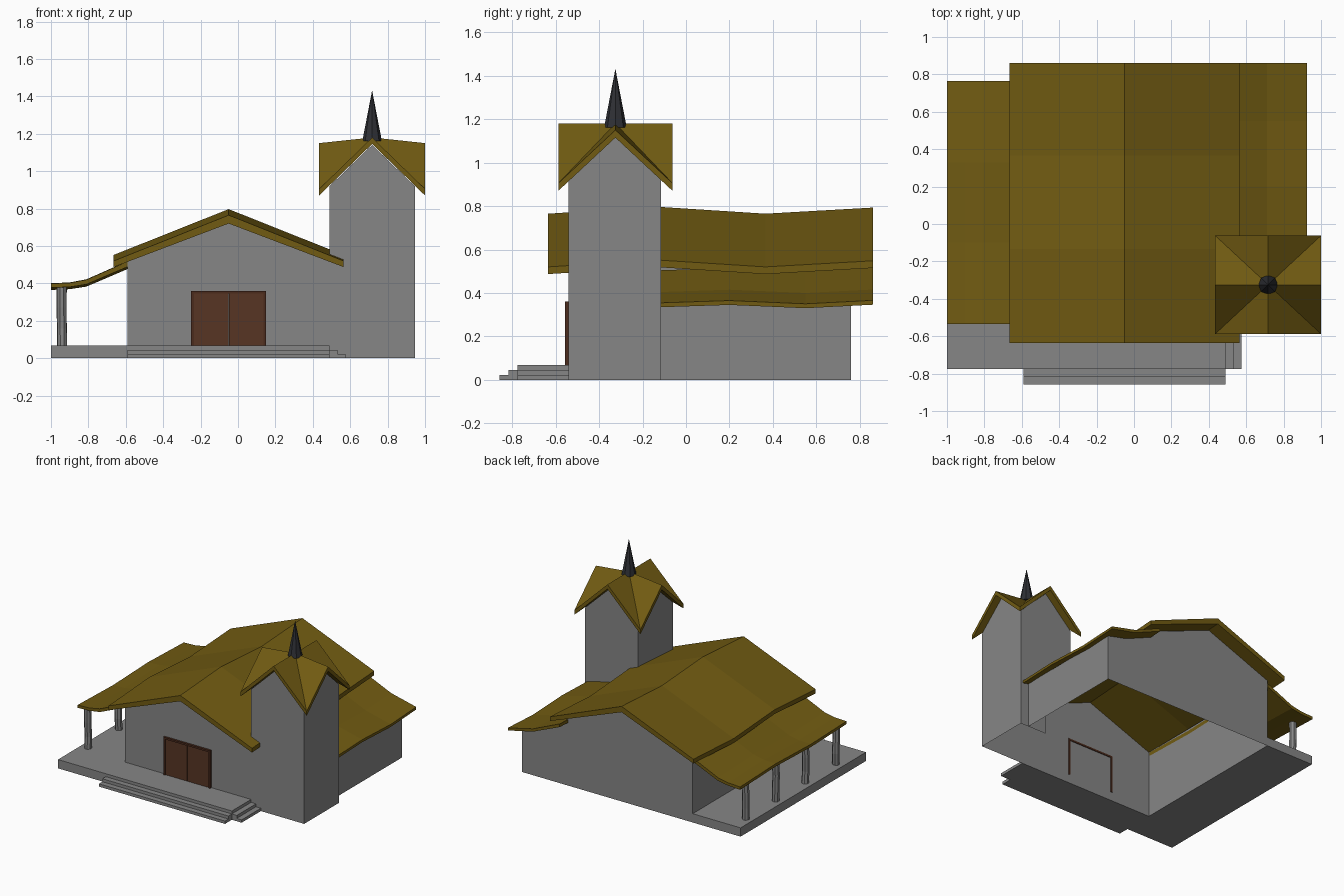
import bpy
import bmesh
import random

random.seed(4)
cube = bpy.data.objects.get("Cube")
if cube:
    bpy.data.objects.remove(cube, do_unlink=True)


def material(name, rgb):
    m = bpy.data.materials.new(name)
    m.use_nodes = True
    m.diffuse_color = (*rgb, 1)
    m.node_tree.nodes["Principled BSDF"].inputs["Base Color"].default_value = (*rgb, 1)
    return m


STONE = material("grey stone", (0.24, 0.24, 0.24))
ROOF = material("ochre roof", (0.165, 0.105, 0.006))
DOOR = material("brown door", (0.095, 0.035, 0.017))
FRAME = material("dark brown frame", (0.07, 0.024, 0.012))
SPIRE = material("dark slate", (0.028, 0.03, 0.036))


def add(name, verts, faces, mat):
    mesh = bpy.data.meshes.new(name)
    mesh.from_pydata(verts, [], faces)
    bm = bmesh.new()
    bm.from_mesh(mesh)
    bmesh.ops.recalc_face_normals(bm, faces=bm.faces)
    bm.to_mesh(mesh)
    bm.free()
    mesh.materials.append(mat)
    obj = bpy.data.objects.new(name, mesh)
    bpy.context.collection.objects.link(obj)
    return obj


def loft(name, rings, mat, cap=None):
    """Skin closed rings; cap lists the end faces by index within a ring."""
    n = len(rings[0])
    cap = cap or [tuple(range(n))]
    verts = [v for r in rings for v in r]
    faces = [(k * n + i, k * n + (i + 1) % n, (k + 1) * n + (i + 1) % n, (k + 1) * n + i)
             for k in range(len(rings) - 1) for i in range(n)]
    last = (len(rings) - 1) * n
    faces += cap + [tuple(last + i for i in f) for f in cap]
    return add(name, verts, faces, mat)


def box(name, x0, x1, y0, y1, z0, z1, mat):
    ring = [(x0, y0), (x1, y0), (x1, y1), (x0, y1)]
    return loft(name, [[(x, y, z) for x, y in ring] for z in (z0, z1)], mat)


def prism(name, outline, z0, z1, mat):
    return loft(name, [[(x, y, z) for x, y in outline] for z in (z0, z1)], mat)


def wavy_roof(name, profile, stations):
    """profile: (x, top, thickness) across; stations: (y, lift) along."""
    n = len(profile)
    section = [(x, t) for x, t, d in profile] + [(x, t - d) for x, t, d in reversed(profile)]
    cap = [(i, i + 1, 2 * n - 2 - i, 2 * n - 1 - i) for i in range(n - 1)]
    return loft(name, [[(x, y, z + lift) for x, z in section] for y, lift in stations], ROOF, cap)


def wall_y(name, y, outline):
    return add(name, [(x, y, z) for x, z in outline], [tuple(range(len(outline)))], STONE)


def wall_x(name, x, outline):
    return add(name, [(x, y, z) for y, z in outline], [tuple(range(len(outline)))], STONE)


# Main hall walls, open underneath
W, E, S, N = -0.59, 0.875, -0.54, 0.76
RIDGE = -0.05
TW, TE, TN = 0.49, 0.945, -0.115
TX, TY = 0.717, -0.325
wall_y("front_wall", S, [(W, 0), (TW, 0), (TW, 0.52), (RIDGE, 0.725), (W, 0.52)])
wall_y("back_wall", N, [(W, 0), (E, 0), (E, 0.35), (0.71, 0.39), (TW, 0.5),
                        (TW, 0.53), (RIDGE, 0.74), (W, 0.53)])
wall_x("porch_side_wall", W, [(S, 0), (N, 0), (N, 0.52), (S, 0.52)])
wall_x("aisle_side_wall", E, [(TN, 0), (N, 0), (N, 0.35), (TN, 0.35)])

# Tower walls with a gable on each side
wall_y("tower_front_wall", S, [(TW, 0), (TE, 0), (TE, 0.92), (TX, 1.14), (TW, 0.92)])
wall_y("tower_back_wall", TN, [(TX, 0), (TE, 0), (TE, 0.92), (TX, 1.14), (TW, 0.92),
                               (TW, 0.45), (TX, 0.4)])
wall_x("tower_outer_wall", TE, [(S, 0), (TN, 0), (TN, 0.92), (TY, 1.115), (S, 0.92)])
wall_x("tower_inner_wall", TW, [(S, 0.5), (TN, 0.5), (TN, 0.92), (TY, 1.115), (S, 0.92)])

# Main, porch and aisle roofs
wavy_roof("main_roof", [(-0.665, 0.52, 0.033), (RIDGE, 0.765, 0.045), (0.565, 0.52, 0.033)],
          [(-0.635, 0), (-0.135, 0.032), (0.365, 0), (0.86, 0.028)])
wavy_roof("porch_roof", [(-1, 0.387, 0.022), (-0.9, 0.391, 0.022), (-0.81, 0.408, 0.025),
                         (-0.59, 0.505, 0.028)],
          [(-0.535, 0.012), (-0.1, 0), (0.33, 0.014), (0.765, 0)])
wavy_roof("aisle_roof", [(0.48, 0.51, 0.025), (0.71, 0.41, 0.022), (0.925, 0.36, 0.02)],
          [(-0.16, -0.007), (0.2, 0.005), (0.55, -0.01), (0.86, 0.006)])

# Cross-gabled tower roof: eight panels around the peak
hx, hy, thick = 0.283, 0.263, 0.035
rim = [(-1, -1, 0.905), (0, -1, 1.18), (1, -1, 0.905), (1, 0, 1.15),
       (1, 1, 0.905), (0, 1, 1.18), (-1, 1, 0.905), (-1, 0, 1.15)]
top = [(TX + a * hx, TY + b * hy, z) for a, b, z in rim] + [(TX, TY, 1.18)]
verts = top + [(x, y, z - thick) for x, y, z in top]
faces = []
for i in range(8):
    j = (i + 1) % 8
    faces += [(i, j, 8), (j + 9, i + 9, 17), (i, i + 9, j + 9, j)]
add("tower_roof", verts, faces, ROOF)

# Spire
bpy.ops.mesh.primitive_cone_add(vertices=8, radius1=0.052, radius2=0, depth=0.27,
                                location=(TX, TY, 1.297))
spire = bpy.context.object
spire.name = "spire"
spire.data.materials.append(SPIRE)

# Terrace wrapping the front and the porch side
prism("terrace", [(-1, -0.775), (TW, -0.775), (TW, S), (W, S), (W, N), (-1, N)],
      0, 0.068, STONE)

# Steps at the front and on the tower side
for i, z in enumerate((0.045, 0.022)):
    out = 0.042 * (i + 1)
    inner = 0.042 * i
    box(f"front_step_{i + 1}", W, TW, -0.775 - out, -0.775 - inner, 0, z, STONE)
    box(f"side_step_{i + 1}", TW + inner, TW + out, -0.775, S, 0, z, STONE)

# Slightly crooked porch posts
for i in range(4):
    y = 0.62 - 0.37 * i
    rings = []
    for z in (0.06, 0.16, 0.27, 0.385):
        dx, dy = random.uniform(-0.004, 0.004), random.uniform(-0.006, 0.006)
        rings.append([(-0.942 + dx + 0.025 * a, y + dy + 0.025 * b, z) for a, b in
                      ((1, 0.4), (0.4, 1), (-0.4, 1), (-1, 0.4),
                       (-1, -0.4), (-0.4, -1), (0.4, -1), (1, -0.4))])
    loft(f"porch_post_{i + 1}", rings, STONE)

# Double door and its frame
D0, D1, DT, F = -0.25, 0.15, 0.36, 0.014
arch = [(D0, 0.068), (D0, DT), (D1, DT), (D1, 0.068),
        (D1 - F, 0.068), (D1 - F, DT - F), (D0 + F, DT - F), (D0 + F, 0.068)]
loft("door_frame", [[(x, y, z) for x, z in arch] for y in (-0.557, -0.535)], FRAME,
     [(0, 1, 6, 7), (1, 2, 5, 6), (2, 3, 4, 5)])
for name, x0, x1 in (("right_door", D0 + F, RIDGE - 0.001), ("left_door", RIDGE + 0.001, D1 - F)):
    box(name, x0, x1, -0.549, -0.541, 0.068, DT - F, DOOR)
